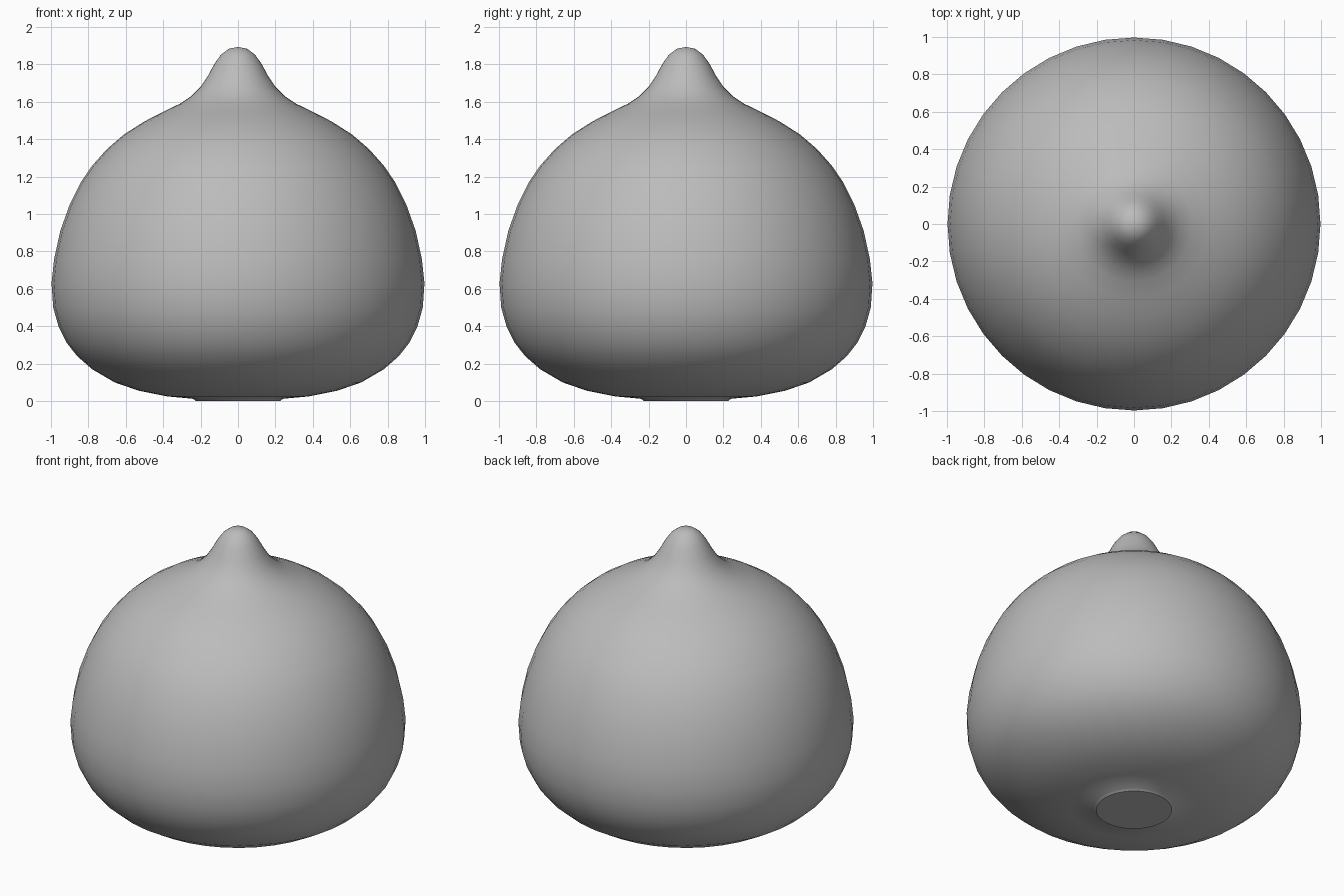
import bpy, bmesh, math

if "Cube" in bpy.data.objects:
    bpy.data.objects.remove(bpy.data.objects["Cube"])

SEGMENTS = 40

clay = bpy.data.materials.new("plain grey")
clay.diffuse_color = (0.5, 0.5, 0.5, 1)
clay.use_nodes = True
clay.node_tree.nodes["Principled BSDF"].inputs["Base Color"].default_value = clay.diffuse_color

# Half outline (radius, height) from the tip down to the small foot
PROFILE = [(0, 1.893), (0.05, 1.883), (0.09, 1.853), (0.125, 1.805), (0.16, 1.74),
           (0.20, 1.68), (0.25, 1.63), (0.31, 1.59), (0.40, 1.546), (0.50, 1.495),
           (0.61, 1.425), (0.70, 1.348), (0.78, 1.258), (0.84, 1.17), (0.90, 1.05),
           (0.95, 0.91), (0.983, 0.76), (0.997, 0.63), (0.988, 0.50), (0.96, 0.40),
           (0.915, 0.31), (0.86, 0.24), (0.78, 0.17), (0.66, 0.10), (0.53, 0.055),
           (0.38, 0.025), (0.24, 0.012), (0.225, 0), (0, 0)]

# Round body with pinched tip, spun around the upright axis
bm = bmesh.new()
verts = [bm.verts.new((r, 0, z)) for r, z in PROFILE]
edges = [bm.edges.new(pair) for pair in zip(verts, verts[1:])]
bmesh.ops.spin(bm, geom=verts + edges, cent=(0, 0, 0), axis=(0, 0, 1),
               angle=math.tau, steps=SEGMENTS, use_merge=False)
bmesh.ops.remove_doubles(bm, verts=bm.verts, dist=0.0005)
bmesh.ops.recalc_face_normals(bm, faces=bm.faces)

mesh = bpy.data.meshes.new("pinched_bun")
bm.to_mesh(mesh)
bm.free()
mesh.materials.append(clay)
bun = bpy.data.objects.new("pinched_bun", mesh)
bpy.context.collection.objects.link(bun)

# Smooth everywhere, with the foot rim kept crisp
bpy.context.view_layer.objects.active = bun
bun.select_set(True)
bpy.ops.object.shade_smooth_by_angle(angle=math.radians(35))
